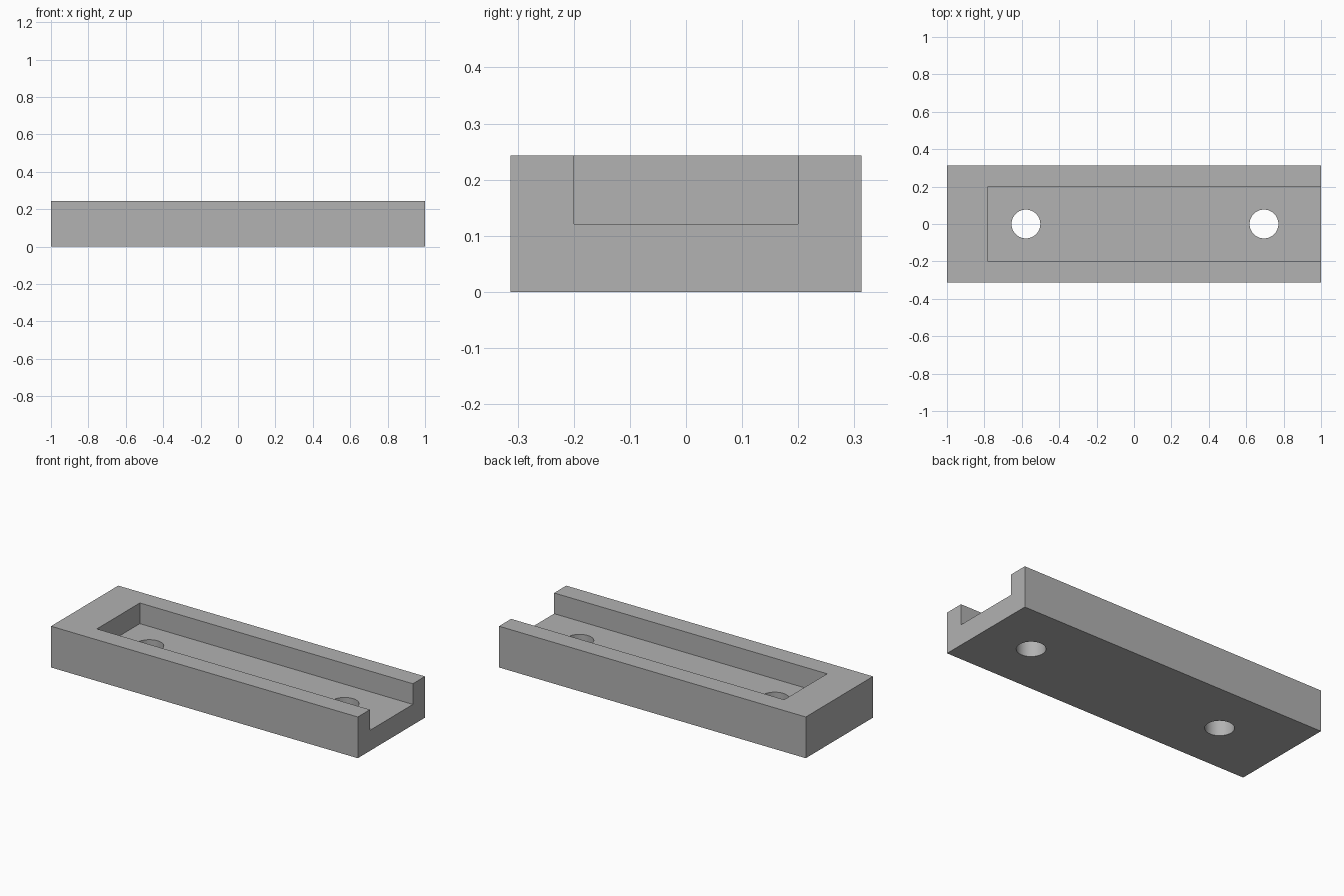
import bpy

default = bpy.data.objects.get("Cube")
if default:
    bpy.data.objects.remove(default, do_unlink=True)

LENGTH, WIDTH, HEIGHT = 2.0, 0.626, 0.243
FLOOR = 0.121          # height of the channel floor
CHANNEL_START = -0.78  # closed end of the channel
CHANNEL_HALF = 0.2
HOLE_RADIUS = 0.077

grey = bpy.data.materials.new("plain grey")
grey.use_nodes = True
colour = (0.445, 0.445, 0.445, 1)
grey.diffuse_color = colour
grey.node_tree.nodes["Principled BSDF"].inputs["Base Color"].default_value = colour


def box(name, low, high):
    centre = [(a + b) / 2 for a, b in zip(low, high)]
    bpy.ops.mesh.primitive_cube_add(size=1, location=centre)
    obj = bpy.context.object
    obj.name = name
    obj.scale = [b - a for a, b in zip(low, high)]
    bpy.ops.object.transform_apply(location=True, rotation=False, scale=True)
    obj.data.materials.append(grey)
    return obj


def cut(target, cutter):
    cutter.hide_render = True
    mod = target.modifiers.new(cutter.name, "BOOLEAN")
    mod.operation = "DIFFERENCE"
    mod.solver = "EXACT"
    mod.object = cutter
    bpy.context.view_layer.objects.active = target
    bpy.ops.object.modifier_apply(modifier=mod.name)
    bpy.data.objects.remove(cutter, do_unlink=True)


# Solid block
body = box("channel_block", (-LENGTH / 2, -WIDTH / 2, 0), (LENGTH / 2, WIDTH / 2, HEIGHT))

# Channel, open at the top and at the +x end
cut(body, box("channel_cutter", (CHANNEL_START, -CHANNEL_HALF, FLOOR),
              (LENGTH, CHANNEL_HALF, HEIGHT * 2)))

# Two screw holes through the floor
for x in (-0.578, 0.695):
    bpy.ops.mesh.primitive_cylinder_add(vertices=64, radius=HOLE_RADIUS, depth=1, location=(x, 0, 0))
    hole = bpy.context.object
    hole.name = "hole_cutter"
    hole.data.materials.append(grey)
    cut(body, hole)

# Smooth hole walls, sharp block edges
bpy.ops.object.select_all(action="DESELECT")
body.select_set(True)
bpy.context.view_layer.objects.active = body
bpy.ops.object.shade_smooth_by_angle(angle=0.5)
